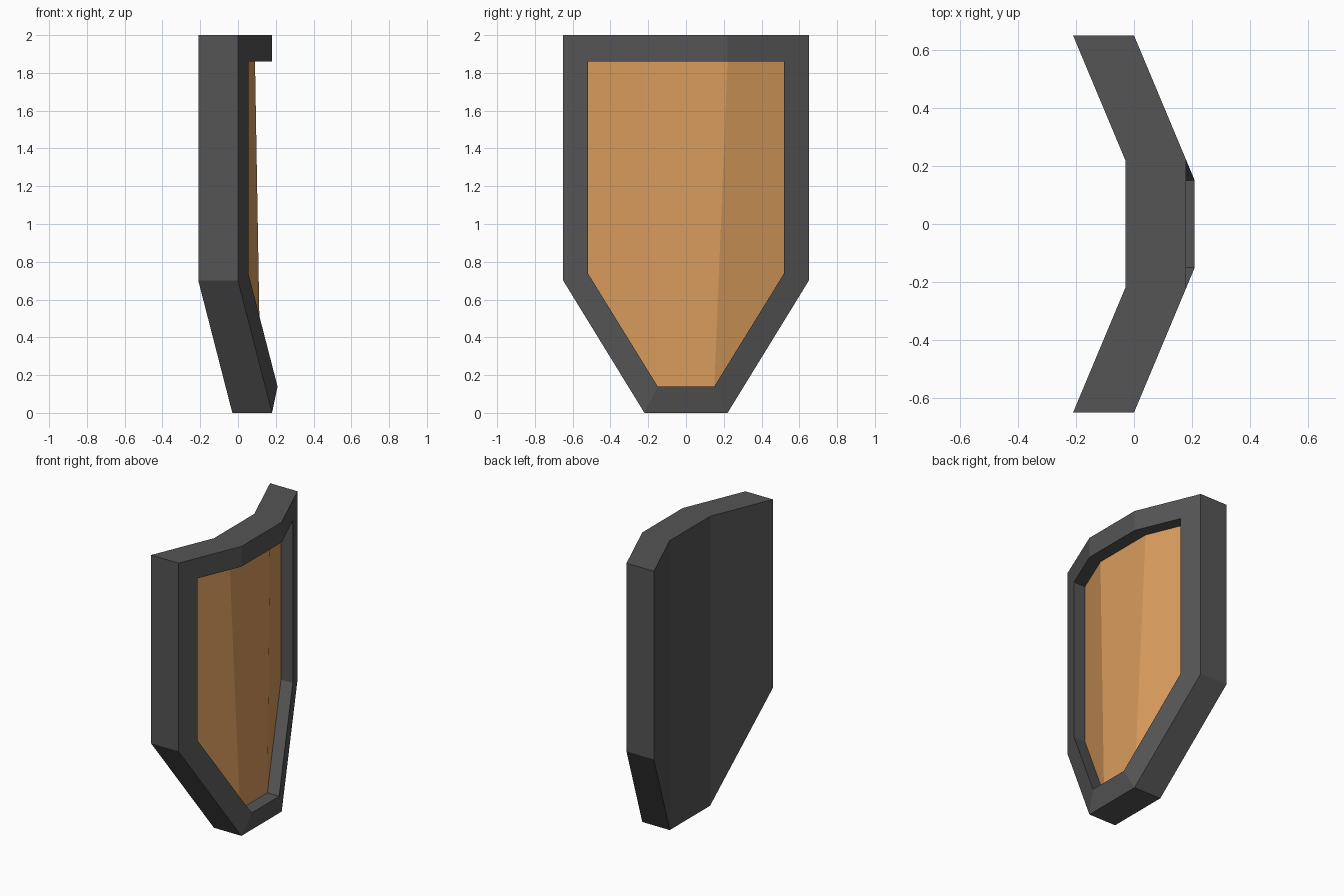
import bpy, bmesh

if "Cube" in bpy.data.objects:
    bpy.data.objects.remove(bpy.data.objects["Cube"])


def material(name, rgb):
    m = bpy.data.materials.new(name)
    m.diffuse_color = (*rgb, 1)
    m.use_nodes = True
    m.node_tree.nodes["Principled BSDF"].inputs["Base Color"].default_value = m.diffuse_color
    return m


def curve_x(y):
    # sloped wings of the shield, flat only along the outer centre strip
    return (0.65 - abs(y)) * 0.18 / 0.43


def ring(half, dx):
    # half outline (y, z) from top centre edge to bottom edge, mirrored in y
    pts = half + [(-y, z) for y, z in reversed(half)]
    return [(curve_x(y) + dx, y, z) for y, z in pts]


def bridge(bm, a, b):
    n = len(a)
    for i in range(n):
        j = (i + 1) % n
        bm.faces.new((a[i], a[j], b[j], b[i]))


def cap(bm, r):
    # right wing, centre strip, left wing
    for ids in ((0, 1, 2, 3), (0, 3, 4, 7), (4, 5, 6, 7)):
        bm.faces.new([r[i] for i in ids])


def finish(bm, name, mat):
    me = bpy.data.meshes.new(name)
    bm.to_mesh(me)
    bm.free()
    me.materials.append(mat)
    ob = bpy.data.objects.new(name, me)
    bpy.context.collection.objects.link(ob)
    return ob


outer = [(0.22, 2.0), (0.65, 2.0), (0.65, 0.70), (0.22, 0.0)]
inner = [(0.22, 1.86), (0.52, 1.86), (0.52, 0.74), (0.15, 0.14)]
THICK, RECESS = 0.21, 0.09

# Dark frame: back plate, outer edge, front rim and recess walls
bm = bmesh.new()
rings = [[bm.verts.new(p) for p in ring(h, dx)]
         for h, dx in ((outer, -THICK), (outer, 0), (inner, 0), (inner, -RECESS))]
cap(bm, rings[0])
for a, b in zip(rings, rings[1:]):
    bridge(bm, a, b)
bmesh.ops.recalc_face_normals(bm, faces=bm.faces)
# the back strip must face -x
bm.normal_update()
bm.faces.ensure_lookup_table()
if bm.faces[1].normal.x > 0:
    bmesh.ops.reverse_faces(bm, faces=bm.faces)
finish(bm, "shield_frame", material("dark_metal", (0.09, 0.09, 0.09)))

# Wooden panel at the bottom of the recess
bm = bmesh.new()
cap(bm, [bm.verts.new(p) for p in ring(inner, -RECESS)])
bm.normal_update()
for f in bm.faces:
    if f.normal.x < 0:
        f.normal_flip()
finish(bm, "wood_panel", material("wood", (0.69, 0.33, 0.107)))
